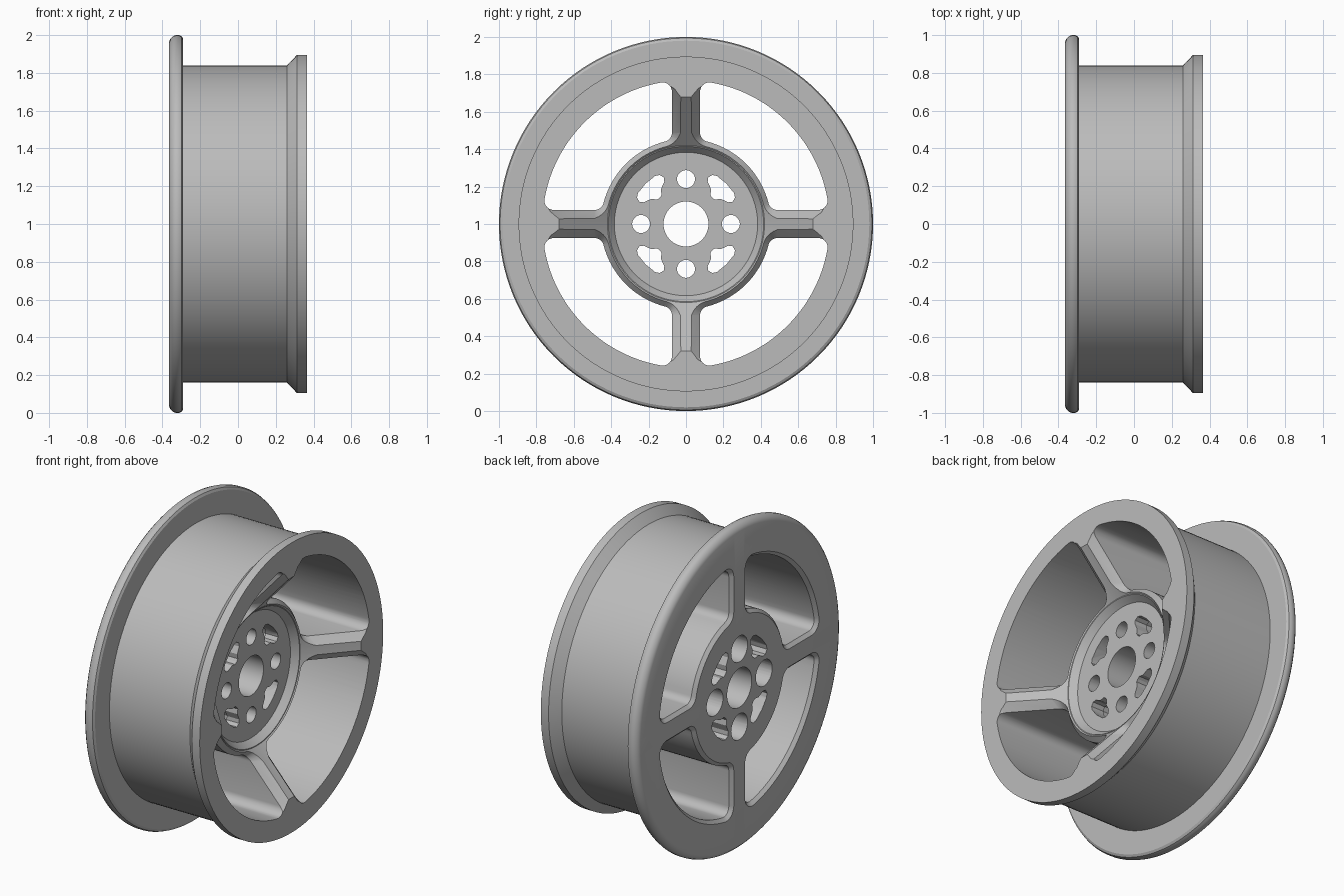
import bpy, bmesh, math

cube = bpy.data.objects.get("Cube")
if cube:
    bpy.data.objects.remove(cube, do_unlink=True)

metal = bpy.data.materials.new("grey metal")
metal.use_nodes = True
GREY = (0.5, 0.5, 0.5, 1)
metal.diffuse_color = GREY
metal.node_tree.nodes["Principled BSDF"].inputs["Base Color"].default_value = GREY


def loft(bm, rings, close_loop=False):
    """Skin a stack of equal rings; cap the ends, or join last to first."""
    rows = [[bm.verts.new(p) for p in ring] for ring in rings]
    n = len(rows[0])
    pairs = list(zip(rows, rows[1:]))
    if close_loop:
        pairs.append((rows[-1], rows[0]))
    else:
        bm.faces.new(rows[0])
        bm.faces.new(rows[-1])
    for a, b in pairs:
        for i in range(n):
            j = (i + 1) % n
            bm.faces.new((a[i], a[j], b[j], b[i]))


def make_object(name, bm):
    bmesh.ops.recalc_face_normals(bm, faces=bm.faces[:])
    mesh = bpy.data.meshes.new(name)
    bm.to_mesh(mesh)
    bm.free()
    obj = bpy.data.objects.new(name, mesh)
    bpy.context.scene.collection.objects.link(obj)
    mesh.materials.append(metal)
    return obj


def place(x, p, turn):
    """Put a point of the wheel plane at depth x, turned by quarter turns."""
    a, b = p
    for _ in range(turn):
        a, b = -b, a
    return (x, a, b + 1)


def arc(centre, r, start, end, steps):
    return [(centre[0] + r * math.cos(start + (end - start) * i / steps),
             centre[1] + r * math.sin(start + (end - start) * i / steps))
            for i in range(steps + 1)]


# Window outline between two spokes, with filleted corners, grown by d
HALF_SPOKE, HUB_R, RIM_R, FILLET = 0.075, 0.455, 0.768, 0.05


def window(d):
    side = HALF_SPOKE + FILLET
    outer = (side, math.sqrt((RIM_R - FILLET) ** 2 - side ** 2))
    inner = (side, math.sqrt((HUB_R + FILLET) ** 2 - side ** 2))
    ao, ai = math.atan2(*outer[::-1]), math.atan2(*inner[::-1])
    mid = math.pi / 4
    half = arc((0, 0), RIM_R + d, mid, ao, 14)[:-1]
    half += arc(outer, FILLET + d, ao, math.pi, 7)
    half += arc(inner, FILLET + d, math.pi, ai + math.pi, 7)
    half += arc((0, 0), HUB_R - d, ai, mid, 10)[1:]
    return half + [(b, a) for a, b in half[-2:0:-1]]


def dish(p):
    """Height of the sloping spoke ridge at a point."""
    return 0.13 + 0.904 * (math.hypot(*p) - 0.42)


# Wheel body: one turned section
section = [(-0.365, 0.12), (-0.365, 0.965), (-0.358, 0.98), (-0.345, 0.994),
           (-0.33, 1.0), (-0.312, 1.0), (-0.298, 0.994), (-0.29, 0.98),
           (-0.29, 0.84), (0.26, 0.84), (0.312, 0.895), (0.365, 0.895),
           (0.365, 0.68), (0.13, 0.42), (0.13, 0.415), (0.09, 0.383),
           (0.09, 0.12)]
bm = bmesh.new()
loft(bm, [[place(x, p, 0) for p in arc((0, 0), r, 0, math.tau, 128)[:-1]]
          for x, r in section], close_loop=True)
wheel = make_object("wheel", bm)

# Cutter: four windows, four stepped bolt holes, four lightening pockets
bm = bmesh.new()
base, grown = window(0), window(0.05)
half_pocket = [(0.216, 0.216), (0.165, 0.257), (0.14, 0.262), (0.118, 0.248),
               (0.116, 0.225), (0.135, 0.185), (0.13, 0.155), (0.145, 0.135)]
pocket = half_pocket + [(b, a) for a, b in half_pocket[:0:-1]]
wide_pocket = [(0.19 + 1.1 * (a - 0.19), 0.19 + 1.1 * (b - 0.19)) for a, b in pocket]
bolt = (0, 0.24)
for turn in range(4):
    loft(bm, [
        [place(-0.385, p, turn) for p in window(0.04)],
        [place(-0.345, p, turn) for p in base],
        [place(dish(p) - 0.055, p, turn) for p in base],
        [place(dish(p), q, turn) for p, q in zip(base, grown)],
        [place(0.7, q, turn) for q in grown]])
    for back, front in ((arc(bolt, 0.08, 0, math.tau, 32)[:-1],
                         arc(bolt, 0.048, 0, math.tau, 32)[:-1]),
                        (wide_pocket, pocket)):
        loft(bm, [[place(x, p, turn) for p in ring] for x, ring in
                  ((-0.4, back), (0.0, back), (0.005, front), (0.2, front))])
cutter = make_object("opening_cutter", bm)
cutter.hide_render = True

# Cut the openings with the first solver that gives a full result
cut = wheel.modifiers.new("openings", 'BOOLEAN')
cut.operation = 'DIFFERENCE'
cut.object = cutter
solid_faces = len(wheel.data.polygons)
for solver in ('MANIFOLD', 'EXACT', 'FLOAT'):
    cut.solver = solver
    bpy.context.view_layer.update()
    graph = bpy.context.evaluated_depsgraph_get()
    result = bpy.data.meshes.new_from_object(wheel.evaluated_get(graph))
    if len(result.polygons) > solid_faces:
        wheel.data = result
        break
    bpy.data.meshes.remove(result)
wheel.modifiers.remove(cut)
bpy.data.objects.remove(cutter, do_unlink=True)

# Smooth the turned surfaces, keep the edges sharp
bpy.ops.object.select_all(action='DESELECT')
bpy.context.view_layer.objects.active = wheel
wheel.select_set(True)
bpy.ops.object.shade_smooth_by_angle(angle=math.radians(28))
